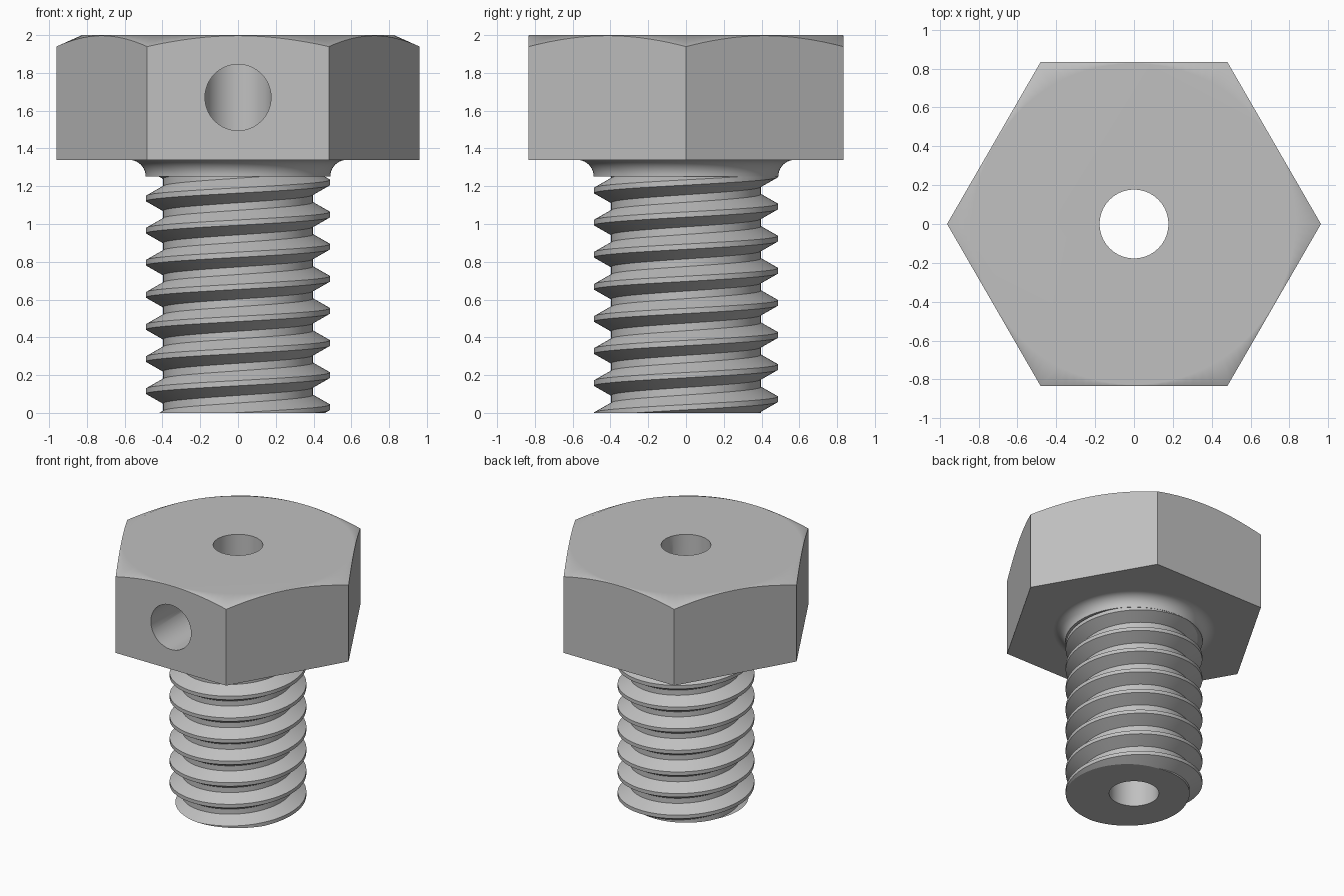
import bpy
import bmesh
import math
from mathutils import Matrix

if "Cube" in bpy.data.objects:
    bpy.data.objects.remove(bpy.data.objects["Cube"], do_unlink=True)

steel = bpy.data.materials.new("plain_grey_steel")
steel.use_nodes = True
GREY = (0.53, 0.53, 0.53, 1.0)
steel.diffuse_color = GREY
steel.node_tree.nodes["Principled BSDF"].inputs["Base Color"].default_value = GREY

PITCH, MAJOR, MINOR = 0.17, 0.487, 0.397
BORE = 0.177


def make_object(name, bm):
    bmesh.ops.recalc_face_normals(bm, faces=bm.faces[:])
    mesh = bpy.data.meshes.new(name)
    bm.to_mesh(mesh)
    bm.free()
    mesh.materials.append(steel)
    obj = bpy.data.objects.new(name, mesh)
    bpy.context.collection.objects.link(obj)
    return obj


def lathe(name, profile, sides, matrix=None):
    """Closed solid of revolution from (radius, height) points."""
    bm = bmesh.new()
    rings = []
    for r, z in profile:
        angles = [math.tau * i / sides for i in range(sides)]
        rings.append([bm.verts.new((r * math.cos(a), r * math.sin(a), z)) for a in angles])
    for low, high in zip(rings, rings[1:]):
        for i in range(sides):
            j = (i + 1) % sides
            bm.faces.new((low[i], low[j], high[j], high[i]))
    bm.faces.new(rings[0][::-1])
    bm.faces.new(rings[-1])
    if matrix:
        bm.transform(matrix)
    return make_object(name, bm)


def combine(target, tool, operation):
    """Apply a boolean and discard the tool."""
    mod = target.modifiers.new(operation.lower(), "BOOLEAN")
    mod.operation = operation
    mod.solver = "EXACT"
    mod.object = tool
    bpy.context.view_layer.objects.active = target
    bpy.ops.object.modifier_apply(modifier=mod.name)
    bpy.data.objects.remove(tool, do_unlink=True)


def threaded_rod(name, bottom, top, sides=96, turns=11):
    """Right-hand helical thread, trimmed flat and capped at both ends."""
    section = [(MAJOR, -0.014), (MAJOR, 0.014), (MINOR, 0.065), (MINOR, 0.105)]
    start = 0.03 - 2 * PITCH
    bm = bmesh.new()
    rows = []
    for i in range(sides * turns + 1):
        a = math.tau * i / sides
        z = start + PITCH * i / sides
        rows.append([bm.verts.new((r * math.cos(a), r * math.sin(a), z + dz))
                     for r, dz in section])
    # The end of each section joins the start of the section one turn above
    for i in range(sides * (turns - 1)):
        here = rows[i] + [rows[i + sides][0]]
        ahead = rows[i + 1] + [rows[i + 1 + sides][0]]
        for k in range(len(section)):
            bm.faces.new((here[k], ahead[k], ahead[k + 1], here[k + 1]))
    for height, normal in ((bottom, -1), (top, 1)):
        bmesh.ops.bisect_plane(bm, geom=bm.verts[:] + bm.edges[:] + bm.faces[:],
                               plane_co=(0, 0, height), plane_no=(0, 0, normal),
                               clear_outer=True)
    loose = [v for v in bm.verts if not v.link_faces]
    bmesh.ops.delete(bm, geom=loose, context="VERTS")
    bmesh.ops.edgeloop_fill(bm, edges=[e for e in bm.edges if e.is_boundary])
    return make_object(name, bm)


# Hexagonal head with a conical chamfer on top
bolt = lathe("hex_bolt", [(0.962, 1.34), (0.962, 2.1)], 6)
chamfer = lathe("chamfer_cone", [(1.2, 1.0), (1.2, 1.833), (0.826, 2.0)], 128)
combine(bolt, chamfer, "INTERSECT")

# Concave fillet under the head
arc = [math.radians(90) * i / 10 for i in range(11)]
fillet = [(0.577 - 0.088 * math.cos(a), 1.252 + 0.088 * math.sin(a)) for a in arc]
combine(bolt, lathe("neck_fillet", fillet + [(0.577, 1.5)], 96), "UNION")

# Threaded shank
combine(bolt, threaded_rod("threaded_shank", 0.0, 1.29), "UNION")

# Vertical bore, and a cross hole from the front face that meets it
combine(bolt, lathe("bore_cutter", [(BORE, -0.5), (BORE, 2.5)], 64), "DIFFERENCE")
sideways = Matrix.Translation((0, 0, 1.67)) @ Matrix.Rotation(math.radians(90), 4, "X")
cross = lathe("cross_hole_cutter", [(0.175, 0.005), (0.175, 1.3)], 64, sideways)
combine(bolt, cross, "DIFFERENCE")

# Smooth curved walls, keep the machined edges crisp
bpy.ops.object.select_all(action="DESELECT")
bolt.select_set(True)
bpy.context.view_layer.objects.active = bolt
bpy.ops.object.shade_smooth_by_angle(angle=math.radians(27))
weighted = bolt.modifiers.new("weighted_normals", "WEIGHTED_NORMAL")
weighted.keep_sharp = True
